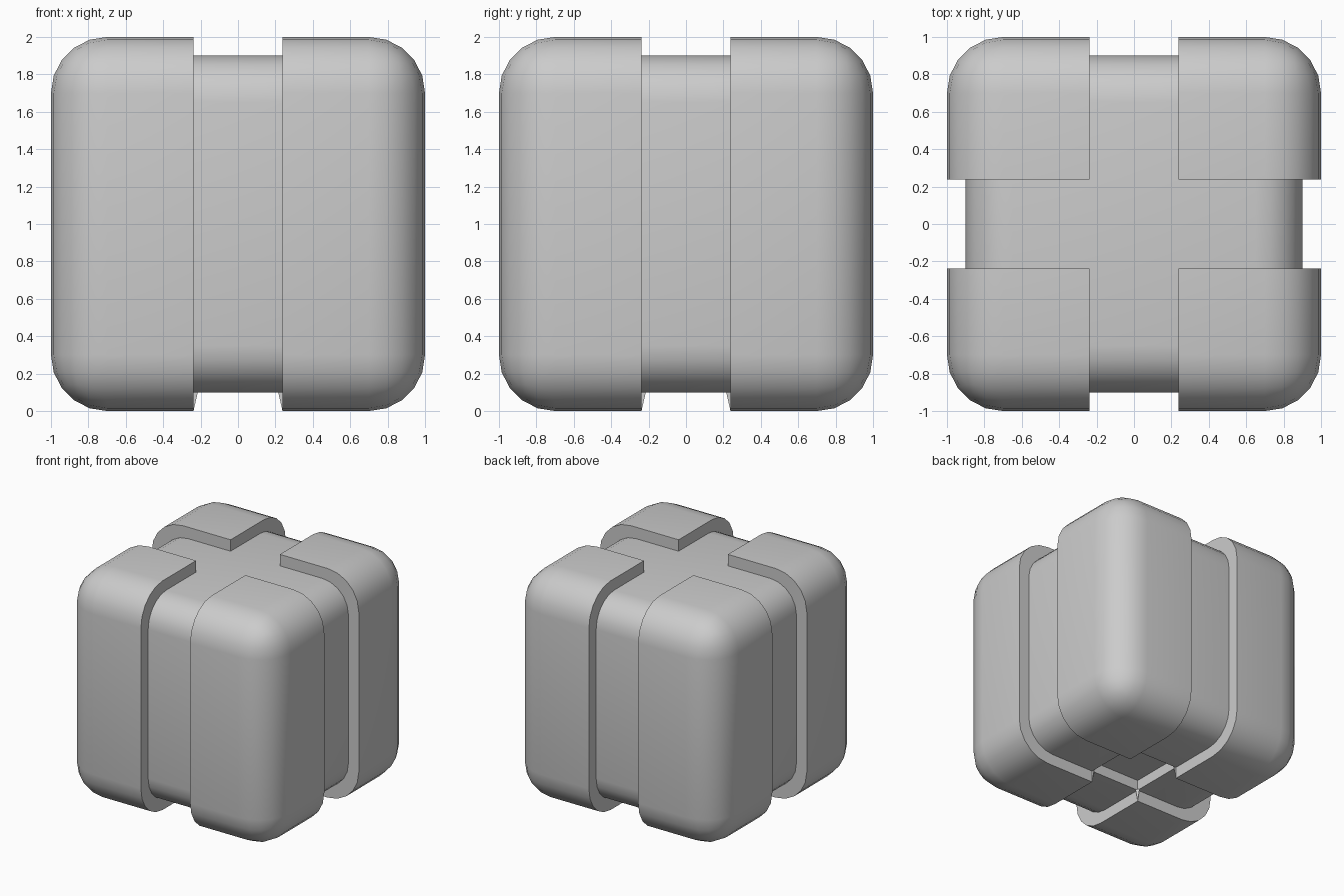
import bpy, bmesh
from mathutils import Vector, Matrix

if "Cube" in bpy.data.objects:
    bpy.data.objects.remove(bpy.data.objects["Cube"])

GAP = 0.238      # half width of the cross-shaped channel
CENTRE = Matrix.Translation((0, 0, 1))


def rounded_cube(half, radius):
    bm = bmesh.new()
    bmesh.ops.create_cube(bm, size=half * 2, matrix=CENTRE)
    bmesh.ops.bevel(bm, geom=bm.edges[:], offset=radius, segments=5,
                    profile=0.5, affect='EDGES', clamp_overlap=True)
    return bm


def finish(bm, name):
    bmesh.ops.recalc_face_normals(bm, faces=bm.faces[:])
    mesh = bpy.data.meshes.new(name)
    bm.to_mesh(mesh)
    bm.free()
    obj = bpy.data.objects.new(name, mesh)
    bpy.context.collection.objects.link(obj)
    bpy.ops.object.select_all(action='DESELECT')
    obj.select_set(True)
    bpy.context.view_layer.objects.active = obj
    bpy.ops.object.shade_smooth_by_angle(angle=0.6)
    return obj


# Core: inner rounded cube with a shallow square recess underneath
RADIUS = 0.25
bm = rounded_cube(0.9, RADIUS)
bm.faces.ensure_lookup_table()
bottom = min(bm.faces, key=lambda f: f.calc_center_median().z)
bmesh.ops.inset_region(bm, faces=[bottom], thickness=0.9 - RADIUS - GAP,
                       use_even_offset=True)
pit = bmesh.ops.extrude_discrete_faces(bm, faces=[bottom])['faces'][0]
bmesh.ops.translate(bm, verts=pit.verts[:], vec=(0, 0, 0.09))
finish(bm, "core")

# Four corner blocks cut from the outer rounded cube, with small foot wedges
for sx, sy, label in ((1, 1, "back_right"), (-1, 1, "back_left"),
                      (1, -1, "front_right"), (-1, -1, "front_left")):
    bm = rounded_cube(1.0, 0.3)
    for n in (Vector((sx, 0, 0)), Vector((0, sy, 0))):
        cut = bmesh.ops.bisect_plane(
            bm, geom=bm.verts[:] + bm.edges[:] + bm.faces[:],
            plane_co=n * GAP, plane_no=n, clear_inner=True)
        rim = [e for e in cut['geom_cut'] if isinstance(e, bmesh.types.BMEdge)]
        bmesh.ops.contextual_create(bm, geom=rim)
    finish(bm, "corner_block_" + label)

    bm = bmesh.new()
    a, b = GAP, GAP - 0.023
    pts = [bm.verts.new((sx * x, sy * y, z)) for x, y, z in
           ((a, a, 0), (a, a, 0.1), (b, a, 0.1), (a, b, 0.1))]
    for i in range(4):
        bm.faces.new([p for j, p in enumerate(pts) if j != i])
    finish(bm, "foot_wedge_" + label)
